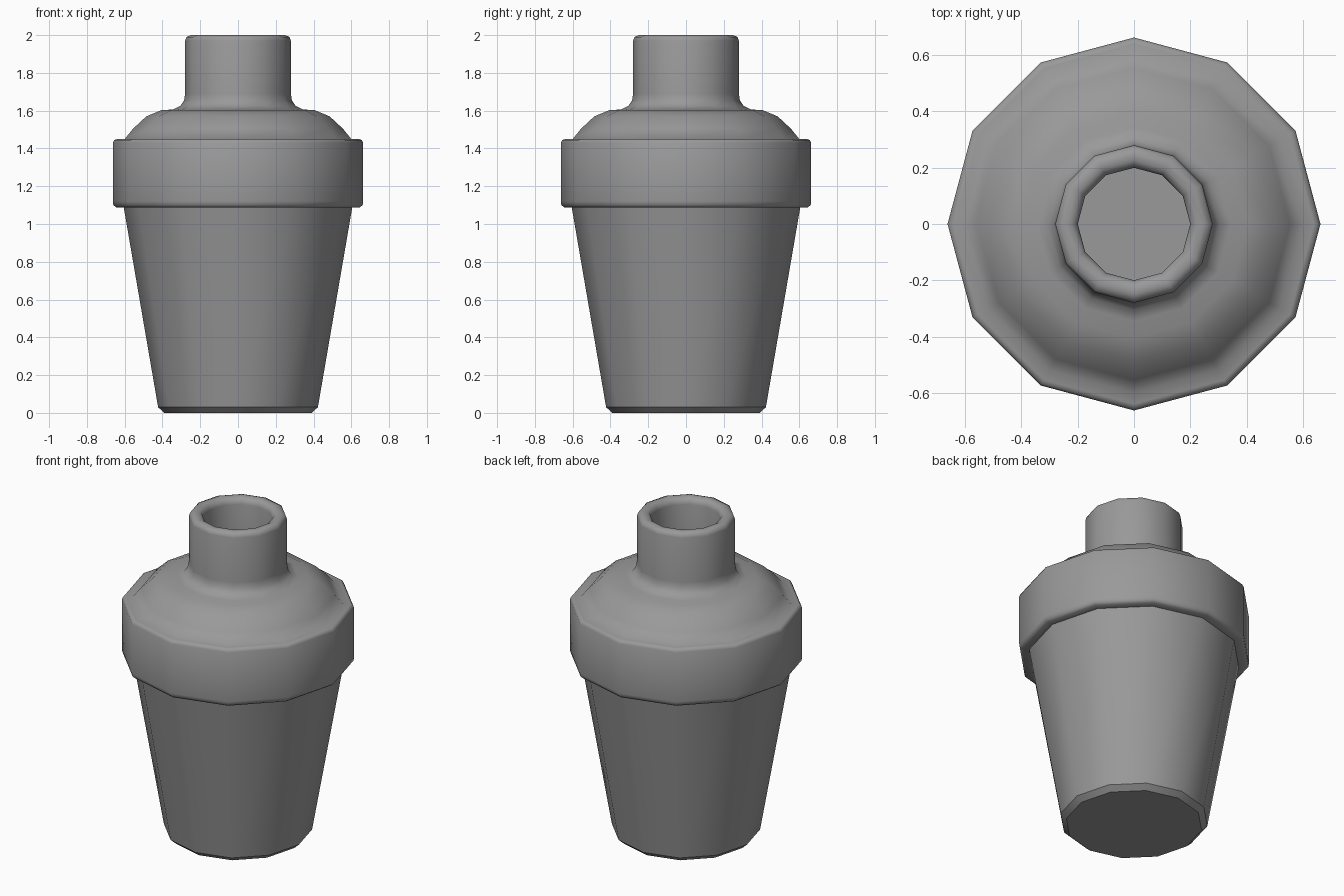
import bpy, bmesh, math

if "Cube" in bpy.data.objects:
    bpy.data.objects.remove(bpy.data.objects["Cube"])

SIDES = 12

grey = bpy.data.materials.new("dark_grey")
grey.diffuse_color = (0.32, 0.32, 0.32, 1)
grey.use_nodes = True
grey.node_tree.nodes["Principled BSDF"].inputs["Base Color"].default_value = grey.diffuse_color


def lathe(name, profile, smooth_angle):
    """Revolve (radius, z) points around z and cap both ends."""
    bm = bmesh.new()
    rings = []
    for r, z in profile:
        rings.append([bm.verts.new((r * math.cos(math.tau * i / SIDES),
                                    r * math.sin(math.tau * i / SIDES), z))
                      for i in range(SIDES)])
    for a, b in zip(rings, rings[1:]):
        for i in range(SIDES):
            j = (i + 1) % SIDES
            bm.faces.new((a[i], a[j], b[j], b[i]))
    bm.faces.new(rings[0][::-1])
    bm.faces.new(rings[-1])
    bmesh.ops.recalc_face_normals(bm, faces=bm.faces)
    mesh = bpy.data.meshes.new(name)
    bm.to_mesh(mesh)
    bm.free()
    mesh.materials.append(grey)
    obj = bpy.data.objects.new(name, mesh)
    bpy.context.collection.objects.link(obj)
    bpy.ops.object.select_all(action='DESELECT')
    obj.select_set(True)
    bpy.context.view_layer.objects.active = obj
    bpy.ops.object.shade_smooth_by_angle(angle=math.radians(smooth_angle))
    return obj


# Tapered cup with a crisp chamfered foot
lathe("cup", [(0.39, 0), (0.423, 0.03), (0.607, 1.10)], 32)

# Lid: collar band, rounded shoulder, flared neck and recessed mouth
lathe("lid", [
    (0.595, 1.088), (0.645, 1.088), (0.66, 1.10),
    (0.663, 1.12), (0.663, 1.43), (0.655, 1.445), (0.64, 1.45), (0.60, 1.45),
    (0.555, 1.505), (0.485, 1.57), (0.405, 1.603), (0.345, 1.606),
    (0.305, 1.625), (0.285, 1.655), (0.28, 1.69),
    (0.28, 1.97), (0.273, 1.99), (0.25, 2.0),
    (0.225, 1.997), (0.207, 1.985), (0.20, 1.96), (0.20, 1.62),
], 60)
